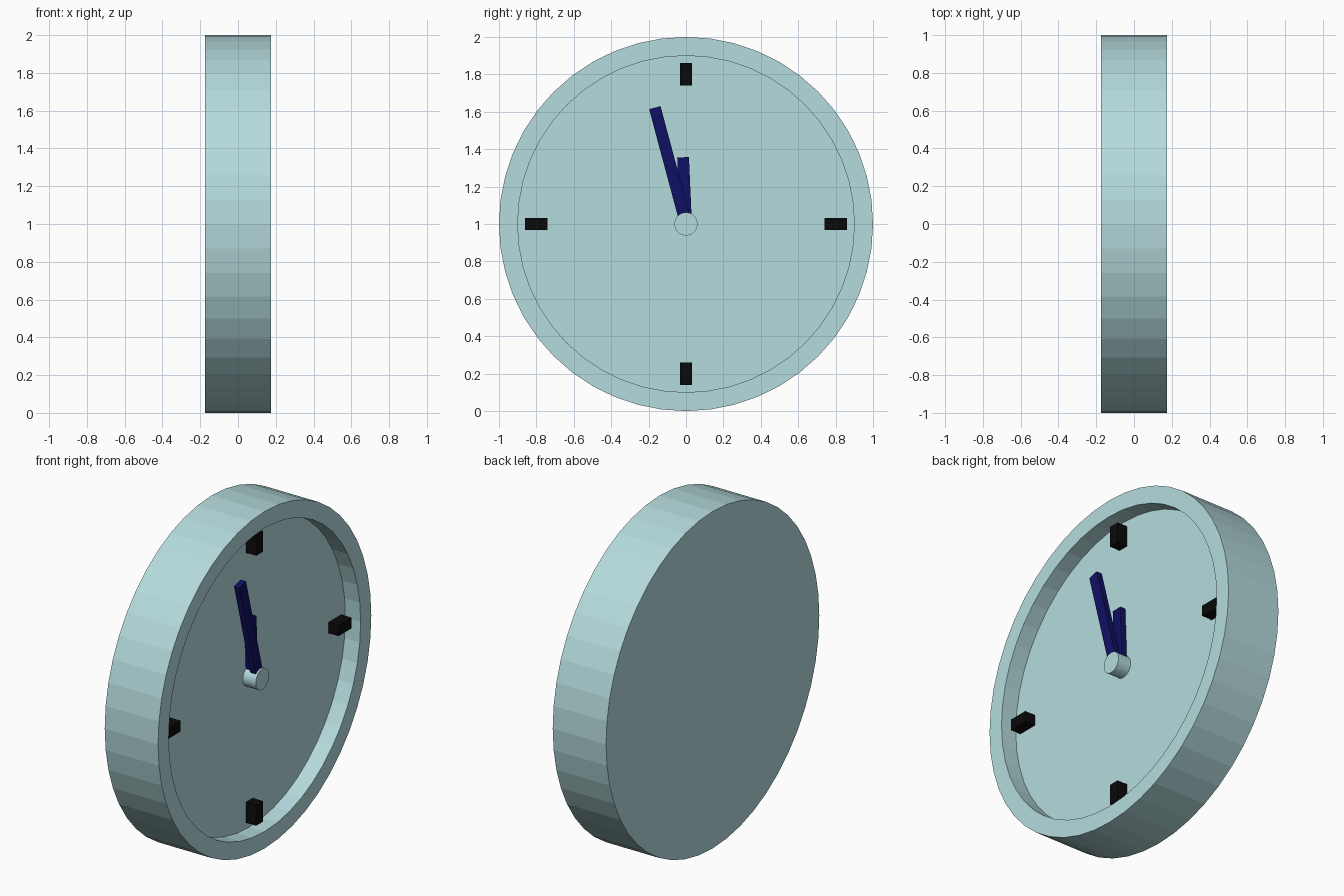
import bpy, bmesh, math
from mathutils import Matrix, Vector

default = bpy.data.objects.get("Cube")
if default:
    bpy.data.objects.remove(default, do_unlink=True)

CENTRE = Vector((0, 0, 1))
FLOOR = 0.075      # dial surface, facing +x
FRONT = 0.175      # front of the rim


def make_material(name, rgb):
    mat = bpy.data.materials.new(name)
    mat.use_nodes = True
    colour = (*rgb, 1)
    mat.diffuse_color = colour
    mat.node_tree.nodes["Principled BSDF"].inputs["Base Color"].default_value = colour
    return mat


pale_teal = make_material("pale_teal", (0.46, 0.71, 0.72))
navy = make_material("navy", (0.005, 0.005, 0.125))
black = make_material("black", (0.003, 0.003, 0.003))


def finish(bm, name, mat):
    mesh = bpy.data.meshes.new(name)
    bm.to_mesh(mesh)
    bm.free()
    mesh.materials.append(mat)
    obj = bpy.data.objects.new(name, mesh)
    obj.location = CENTRE
    bpy.context.collection.objects.link(obj)
    return obj


def disc(x0, x1, radius, sides):
    """Cylinder along x from x0 to x1."""
    bm = bmesh.new()
    place = Matrix.Translation(((x0 + x1) / 2, 0, 0)) @ Matrix.Rotation(math.pi / 2, 4, 'Y')
    bmesh.ops.create_cone(bm, cap_ends=True, segments=sides, radius1=radius,
                          radius2=radius, depth=x1 - x0, matrix=place)
    return bm


def bar(name, mat, x0, x1, r0, r1, width, angle):
    """Box reaching from radius r0 to r1, turned about the clock axis."""
    bm = bmesh.new()
    place = (Matrix.Rotation(math.radians(angle), 4, 'X')
             @ Matrix.Translation(((x0 + x1) / 2, 0, (r0 + r1) / 2))
             @ Matrix.Diagonal((x1 - x0, width, r1 - r0, 1)))
    bmesh.ops.create_cube(bm, size=1, matrix=place)
    return finish(bm, name, mat)


# Case: thick disc with a raised rim around the sunken dial
bm = disc(-FRONT, FRONT, 1, 48)
cap = max(bm.faces, key=lambda f: f.calc_center_median().x)
inner = bmesh.ops.extrude_discrete_faces(bm, faces=[cap])["faces"][0]
bmesh.ops.scale(bm, vec=(1, 0.9, 0.9), verts=inner.verts)
dial = bmesh.ops.extrude_discrete_faces(bm, faces=[inner])["faces"][0]
bmesh.ops.translate(bm, vec=(FLOOR - FRONT, 0, 0), verts=dial.verts)
finish(bm, "clock_case", pale_teal)

# Hour markers at the quarters
for i, hour in enumerate(("twelve", "nine", "six", "three")):
    bar(f"marker_{hour}", black, FLOOR, 0.142, 0.74, 0.862, 0.064, i * 90)

# Hands
bar("hour_hand", navy, FLOOR, 0.11, 0, 0.357, 0.063, 2.5)
bar("minute_hand", navy, 0.112, 0.148, 0, 0.644, 0.063, 15)

# Centre hub
finish(disc(FLOOR, 0.16, 0.062, 32), "centre_hub", pale_teal)
